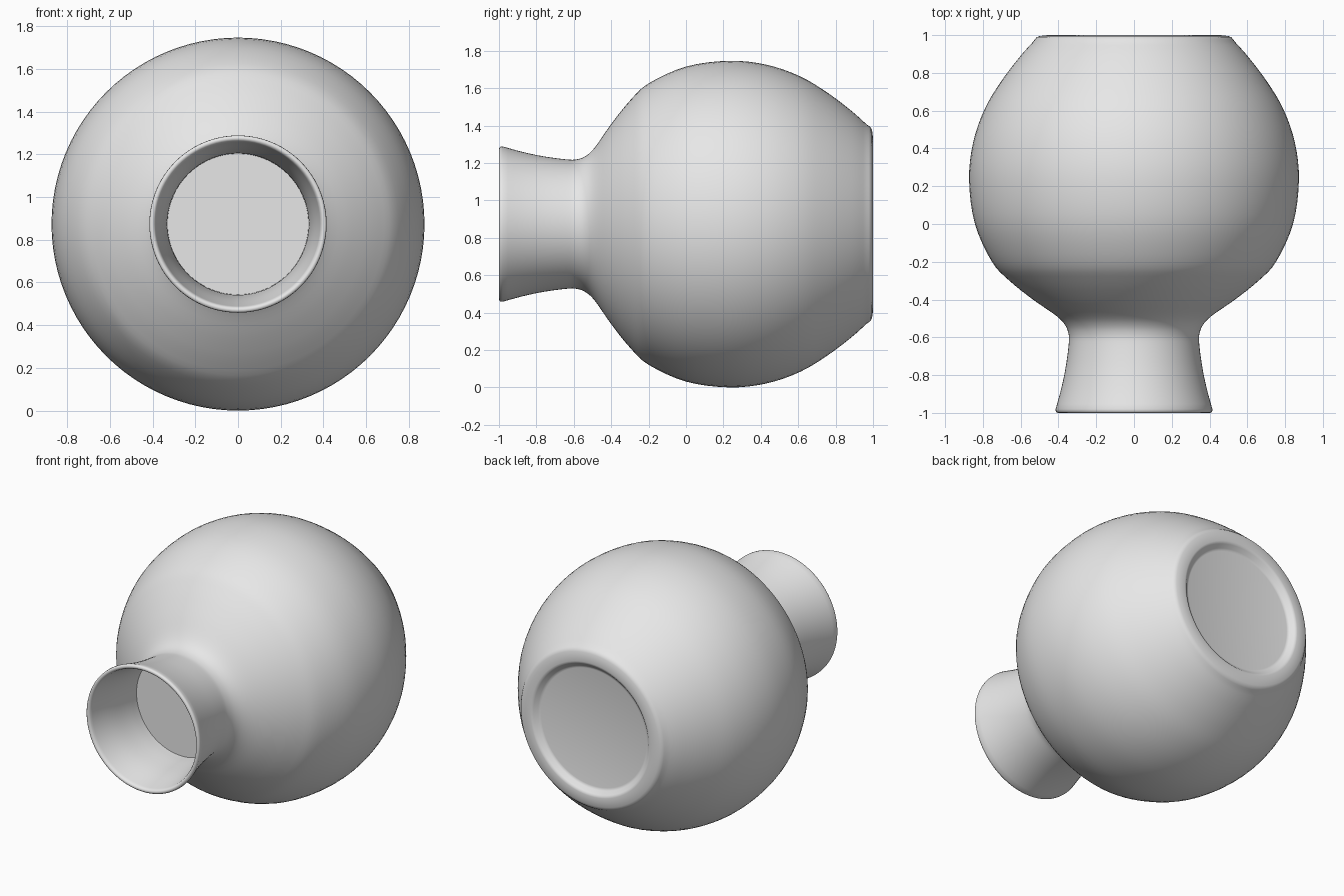
import bpy, bmesh, math
from mathutils import Vector

cube = bpy.data.objects.get("Cube")
if cube:
    bpy.data.objects.remove(cube, do_unlink=True)

AXIS_Z = 0.873   # height of the horizontal axis of the pot
SIDES = 96

clay = bpy.data.materials.new("plain grey")
clay.use_nodes = True
clay.diffuse_color = (0.8, 0.8, 0.8, 1)
clay.node_tree.nodes["Principled BSDF"].inputs["Base Color"].default_value = (0.8, 0.8, 0.8, 1)


def smooth_profile(points, steps=4):
    """Catmull-Rom curve through (radius, y) points."""
    pts = [Vector(p) for p in points]
    pts = [2 * pts[0] - pts[1]] + pts + [2 * pts[-1] - pts[-2]]
    out = []
    for a, b, c, d in zip(pts, pts[1:], pts[2:], pts[3:]):
        for i in range(steps):
            t = i / steps
            out.append(0.5 * (2 * b + (c - a) * t + (2 * a - 5 * b + 4 * c - d) * t ** 2
                              + (3 * b - a - 3 * c + d) * t ** 3))
    return out + [pts[-2]]


def lathe(name, profile, cap_start=False, cap_end=False):
    """Turn a (radius, y) profile around the horizontal axis."""
    bm = bmesh.new()
    rings = []
    for r, y in profile:
        rings.append([bm.verts.new((r * math.cos(2 * math.pi * k / SIDES), y,
                                    r * math.sin(2 * math.pi * k / SIDES) + AXIS_Z))
                      for k in range(SIDES)])
    for a, b in zip(rings, rings[1:]):
        for k in range(SIDES):
            n = (k + 1) % SIDES
            bm.faces.new((a[k], a[n], b[n], b[k]))
    if cap_start:
        bm.faces.new(rings[0])
    if cap_end:
        bm.faces.new(rings[-1][::-1])
    bmesh.ops.recalc_face_normals(bm, faces=bm.faces)
    mesh = bpy.data.meshes.new(name)
    bm.to_mesh(mesh)
    bm.free()
    mesh.materials.append(clay)
    obj = bpy.data.objects.new(name, mesh)
    bpy.context.collection.objects.link(obj)
    bpy.ops.object.select_all(action='DESELECT')
    obj.select_set(True)
    bpy.context.view_layer.objects.active = obj
    bpy.ops.object.shade_smooth_by_angle(angle=math.radians(40))
    return obj


# Inner neck wall, running from the inner floor out to the mouth
inner = smooth_profile([(0.33, -0.59), (0.334, -0.68), (0.35, -0.82), (0.384, -0.975)])
# Rounded lip
lip = [(0.387, -0.988), (0.393, -0.997), (0.401, -1.0), (0.409, -0.998), (0.414, -0.992)]
# Flared neck and round belly
outer = smooth_profile([
    (0.415, -0.98), (0.385, -0.87), (0.362, -0.76), (0.346, -0.64), (0.346, -0.585),
    (0.365, -0.535), (0.413, -0.485), (0.535, -0.40), (0.66, -0.30), (0.752, -0.20),
    (0.842, 0.0), (0.873, 0.23), (0.852, 0.43), (0.79, 0.61), (0.70, 0.76),
    (0.605, 0.885), (0.532, 0.967)])
# Rounded foot edge, flat foot ring and shallow recess
foot = [(0.525, 0.978), (0.515, 0.989), (0.50, 0.995), (0.47, 0.999), (0.44, 1.0),
        (0.43, 0.998), (0.422, 0.992), (0.402, 0.972), (0.394, 0.967), (0.385, 0.965)]

lathe("pot_body", inner + lip + outer + foot, cap_start=True, cap_end=True)
